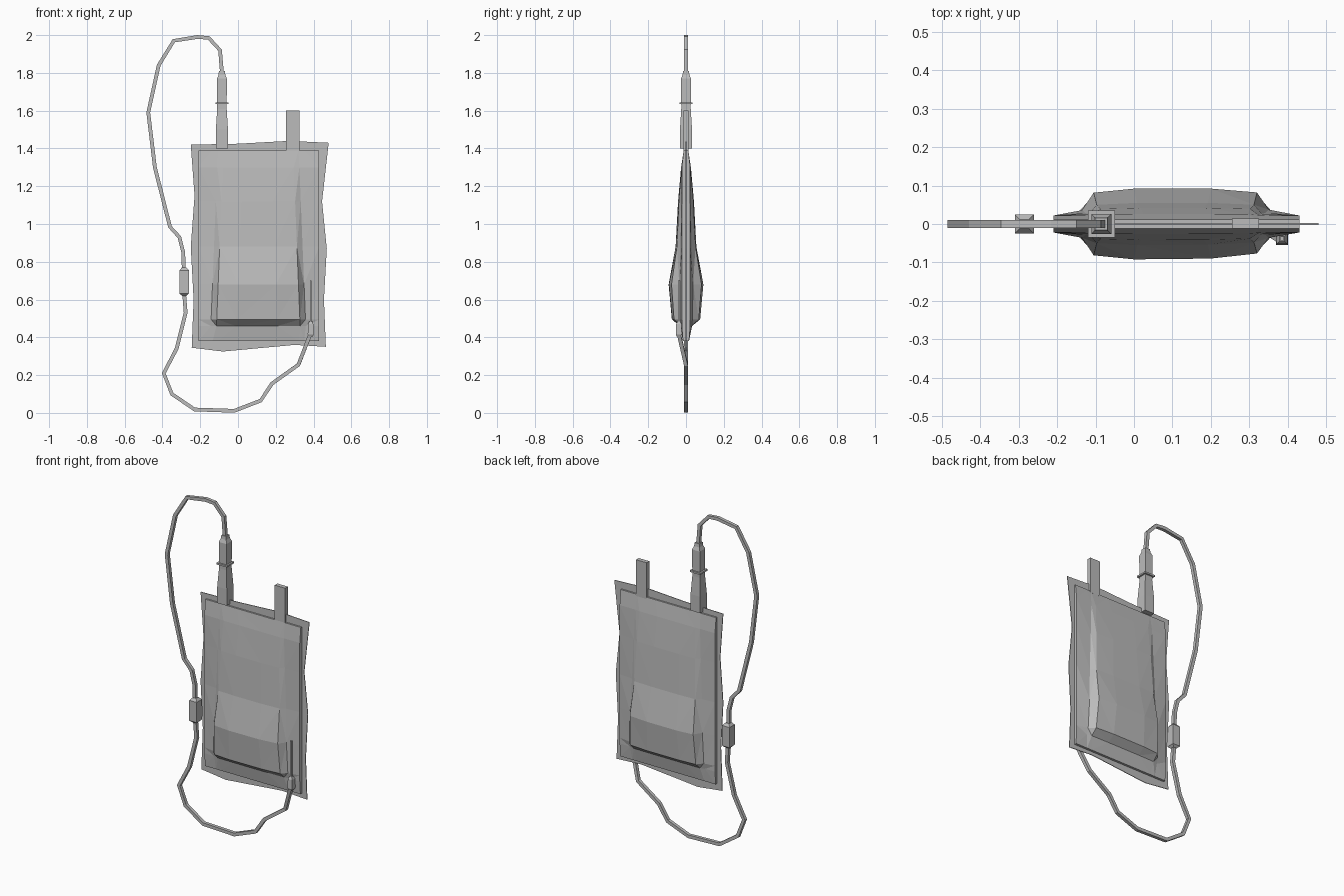
import bpy
import bmesh
from mathutils import Vector

if "Cube" in bpy.data.objects:
    bpy.data.objects.remove(bpy.data.objects["Cube"])

# One plain grey for every part
grey = bpy.data.materials.new("soft grey plastic")
grey.use_nodes = True
COLOUR = (0.5, 0.5, 0.5, 1)
grey.diffuse_color = COLOUR
grey.node_tree.nodes["Principled BSDF"].inputs["Base Color"].default_value = COLOUR


def finish(name, bm, fix_normals=True):
    if fix_normals:
        bmesh.ops.recalc_face_normals(bm, faces=bm.faces[:])
    mesh = bpy.data.meshes.new(name)
    bm.to_mesh(mesh)
    bm.free()
    mesh.materials.append(grey)
    obj = bpy.data.objects.new(name, mesh)
    bpy.context.collection.objects.link(obj)
    return obj


def sweep(name, points, radii):
    """Square section carried along a path, capped at both ends."""
    pts = [Vector(p) for p in points]
    bm = bmesh.new()
    rings = []
    for i, p in enumerate(pts):
        t = (pts[min(i + 1, len(pts) - 1)] - pts[max(i - 1, 0)]).normalized()
        side = t.cross(Vector((0, 1, 0))).normalized()
        up = side.cross(t)
        r = radii[i]
        rings.append([bm.verts.new(p + side * a * r + up * b * r)
                      for a, b in ((1, 1), (-1, 1), (-1, -1), (1, -1))])
    for low, high in zip(rings, rings[1:]):
        for k in range(4):
            n = (k + 1) % 4
            bm.faces.new((low[k], low[n], high[n], high[k]))
    bm.faces.new(rings[0])
    bm.faces.new(rings[-1])
    return finish(name, bm)


def upright(name, x, y, profile):
    """Square post from (height, half width) pairs."""
    return sweep(name, [(x, y, z) for z, r in profile], [r for z, r in profile])


def box(name, low, high):
    bm = bmesh.new()
    bmesh.ops.create_cube(bm, size=1)
    low, high = Vector(low), Vector(high)
    for v in bm.verts:
        v.co = (low + high) / 2 + v.co * (high - low)
    return finish(name, bm)


# Thin wavy welded sheet around the bag
outline = [(-.25, 1.42), (0, 1.425), (.27, 1.44), (.48, 1.43), (.445, 1.12),
           (.47, .87), (.455, .6), (.465, .35), (.3, .36), (-.08, .325),
           (-.245, .345), (-.235, .6), (-.25, .88), (-.23, 1.15)]
bm = bmesh.new()
front = bm.faces.new([bm.verts.new((x, -.002, z)) for x, z in outline])
ext = bmesh.ops.extrude_face_region(bm, geom=[front])["geom"]
for v in ext:
    if isinstance(v, bmesh.types.BMVert):
        v.co.y = .002
finish("weld_sheet", bm)

# Filled bag: a sagging grid on each side of the sheet
columns = [(-.21, 0), (-.135, .2), (-.105, .85), (0, 1), (.2, .97),
           (.32, .78), (.35, .2), (.43, 0)]
rows = [(1.39, .012), (1.3, .026), (1.12, .042), (.88, .055), (.68, .092),
        (.495, .075), (.46, .032), (.38, .016)]
bm = bmesh.new()
for sign in (-1, 1):
    grid = []
    for z, depth in rows:
        rim = min(.022, depth)
        # the pocket narrows slightly towards the top
        lean = (.68 - z) * .04 if .46 <= z <= 1.3 else 0
        line = []
        for i, (x, w) in enumerate(columns):
            if 0 < i < len(columns) - 1:
                x += lean if x > .1 else -lean
            if sign > 0 and x > .1:
                w = min(1, w * 1.1)
            line.append(bm.verts.new((x, sign * (rim + (depth - rim) * w), z)))
        grid.append(line)
    for a, b in zip(grid, grid[1:]):
        for k in range(len(columns) - 1):
            bm.faces.new((a[k], a[k + 1], b[k + 1], b[k]))
# Join the two sides round the rim
open_edges = [e for e in bm.edges if e.is_boundary]
bmesh.ops.bridge_loops(bm, edges=open_edges)
bmesh.ops.triangulate(bm, faces=bm.faces[:])
finish("fluid_bag", bm)

# Hanging tab and outlet port with its collar
box("hanging_tab", (.255, -.012, 1.38), (.325, .014, 1.6))
upright("outlet_port", -.085, 0, [(1.4, .032), (1.5, .032), (1.61, .025),
                                  (1.77, .026), (1.79, .018), (1.81, .016)])
upright("port_collar", -.085, 0, [(1.634, .035), (1.644, .035)])

# Looping tube
loop = [(-.085, 1.8), (-.095, 1.92), (-.155, 1.985), (-.215, 1.99), (-.34, 1.97),
        (-.42, 1.84), (-.475, 1.59), (-.44, 1.3), (-.36, .985), (-.31, .93),
        (-.29, .85), (-.285, .7), (-.285, .63), (-.277, .53), (-.325, .34),
        (-.393, .21), (-.35, .1), (-.23, .018), (-.02, .011), (.12, .065),
        (.18, .155), (.32, .255)]
path = [(x, 0, z) for x, z in loop] + [(.38, -.036, .41)]
sweep("tube", path, [.01] * len(path))

# Clamp on the tube, needle hub and needle
upright("tube_clamp", -.285, 0, [(.62, .012), (.632, .025), (.755, .025), (.77, .012)])
upright("needle_hub", .385, -.038, [(.405, .011), (.415, .016), (.47, .014), (.485, .007)])
upright("needle", .385, -.038, [(.48, .005), (.7, .005)])
